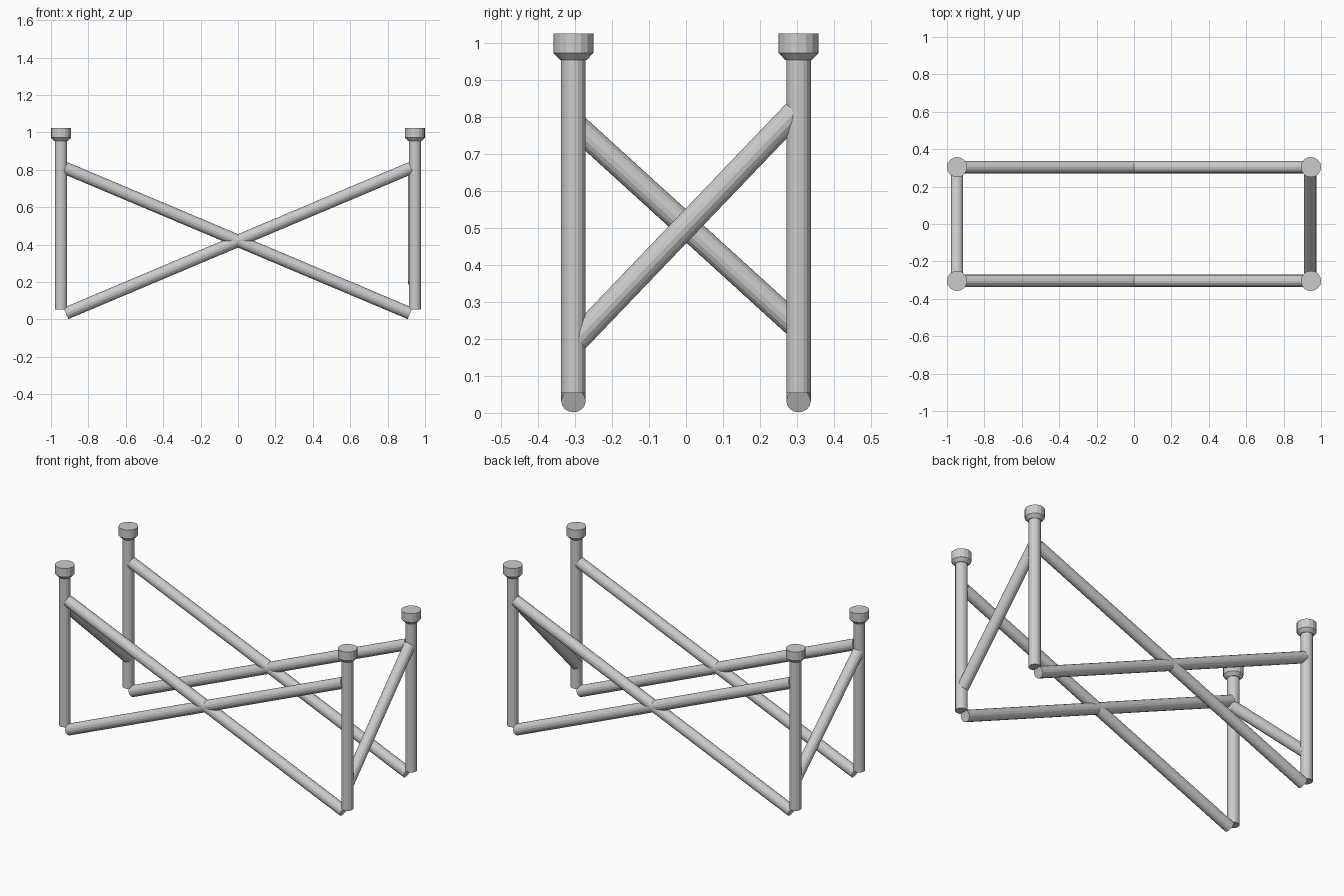
import bpy
from mathutils import Vector

if "Cube" in bpy.data.objects:
    bpy.data.objects.remove(bpy.data.objects["Cube"])

PX, PY, R, SIDES = 0.946, 0.304, 0.033, 16


def rod(name, a, b, r1=R, r2=None):
    """Round bar (or taper) running from point a to point b."""
    a, b = Vector(a), Vector(b)
    d = b - a
    bpy.ops.mesh.primitive_cone_add(vertices=SIDES, radius1=r1,
                                    radius2=r1 if r2 is None else r2,
                                    depth=d.length, location=(a + b) / 2)
    ob = bpy.context.object
    ob.name = name
    ob.rotation_euler = d.to_track_quat('Z', 'Y').to_euler()
    return ob


for sy, face in ((-1, "front"), (1, "back")):
    y = sy * PY
    for sx, side in ((-1, "left"), (1, "right")):
        x = sx * PX
        tag = f"{face}_{side}"
        # Upright post with flared round pad on top
        rod(f"post_{tag}", (x, y, 0.054), (x, y, 0.96))
        rod(f"pad_taper_{tag}", (x, y, 0.953), (x, y, 0.972), 0.036, 0.054)
        rod(f"pad_{tag}", (x, y, 0.972), (x, y, 1.024), 0.054)
        # Long crossing brace, rising away from this corner
        rod(f"long_brace_{tag}", (sx * 0.92, y, 0.032), (-sx * 0.925, y, 0.81))

# Single diagonal brace at each end
rod("right_end_brace", (PX - 0.004, -0.297, 0.195), (PX - 0.004, 0.297, 0.815))
rod("left_end_brace", (-PX, -0.3, 0.778), (-PX, 0.3, 0.232))
